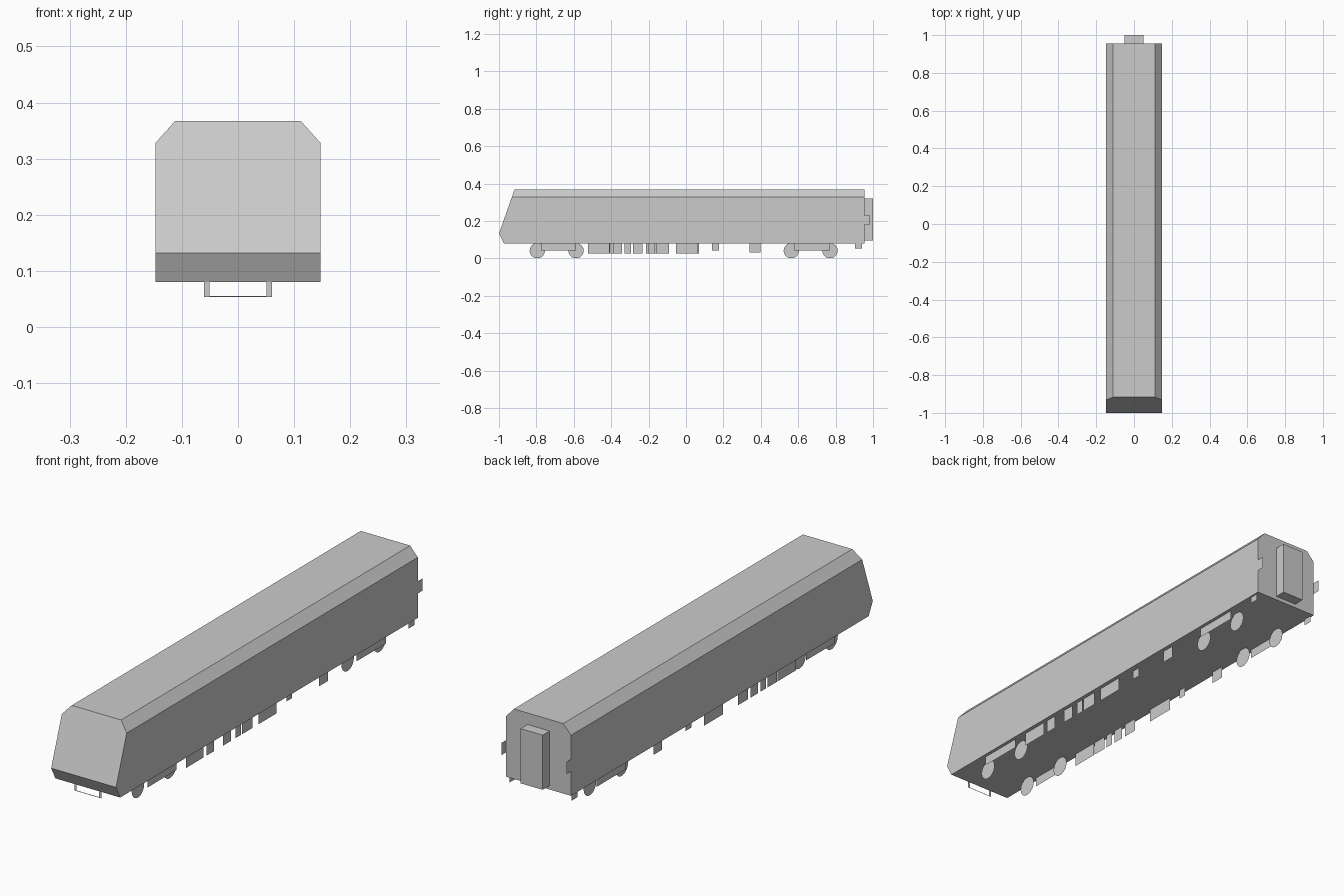
import bpy, math

if "Cube" in bpy.data.objects:
    bpy.data.objects.remove(bpy.data.objects["Cube"])

def add_mesh(name, verts, faces):
    me = bpy.data.meshes.new(name)
    me.from_pydata(verts, [], faces)
    me.update()
    ob = bpy.data.objects.new(name, me)
    bpy.context.collection.objects.link(ob)
    return ob

def side_plate(name, x, y0, y1, z0, z1):
    return add_mesh(name, [(x, y0, z0), (x, y1, z0), (x, y1, z1), (x, y0, z1)],
                    [(0, 1, 2, 3) if x > 0 else (3, 2, 1, 0)])

def wheel(name, x, y, r=0.041, n=18):
    pts = [(x, y + r * math.cos(2 * math.pi * i / n), r + r * math.sin(2 * math.pi * i / n))
           for i in range(n)]
    order = list(range(n))
    return add_mesh(name, pts, [order if x > 0 else order[::-1]])

FLOOR = 0.08

# Car body: chamfered cross-section, sloped nose in front, flat rear
half = [(0.147, FLOOR, -0.973), (0.147, 0.132, -1.0), (0.147, 0.328, -0.931), (0.112, 0.367, -0.917)]
ring = half + [(-x, z, y) for x, z, y in reversed(half)]
n = len(ring)
verts = [(x, y, z) for x, z, y in ring] + [(x, 0.955, z) for x, z, y in ring]
faces = [(i, i + n, (i + 1) % n + n, (i + 1) % n) for i in range(n)]
faces += [(0, 1, 6, 7), (1, 2, 3, 4, 5, 6), tuple(range(2 * n - 1, n - 1, -1))]
add_mesh("car_body", verts, faces)

# Rear gangway
bpy.ops.mesh.primitive_cube_add(size=1, location=(0, 0.9775, 0.208))
gangway = bpy.context.object
gangway.name = "rear_gangway"
gangway.scale = (0.1, 0.045, 0.224)

# Guard frame under the nose
xo, xi, y, zb, zi = 0.061, 0.051, -0.972, 0.053, 0.0555
add_mesh("front_guard",
         [(-xo, y, FLOOR), (-xo, y, zb), (xo, y, zb), (xo, y, FLOOR),
          (-xi, y, FLOOR), (-xi, y, zi), (xi, y, zi), (xi, y, FLOOR)],
         [(0, 1, 5, 4), (1, 2, 6, 5), (2, 3, 7, 6)])

# Underfloor boxes that differ between the two sides (y ranges)
boxes = {
    1: [(-0.525, -0.41), (-0.39, -0.342), (-0.283, -0.232), (-0.203, -0.168), (-0.16, -0.092)],
    -1: [(-0.525, -0.407), (-0.403, -0.342), (-0.33, -0.294), (-0.28, -0.232), (-0.214, -0.15)],
}

for s, side in ((1, "right"), (-1, "left")):
    # Bogies: wheels and side frames
    for i, y in enumerate((-0.795, -0.588, 0.563, 0.77)):
        wheel(f"wheel_{side}_{i}", s * 0.103, y)
    for i, (a, b) in enumerate(((-0.775, -0.588), (0.578, 0.77))):
        side_plate(f"bogie_frame_{side}_{i}", s * 0.133, a, b, 0.042, FLOOR)
    # Equipment boxes
    for i, (a, b) in enumerate(boxes[s] + [(-0.054, 0.07 if s < 0 else 0.062)]):
        side_plate(f"equipment_box_{side}_{i}", s * 0.131, a, b, 0.025, FLOOR)
    side_plate(f"small_box_{side}", s * 0.122, 0.14, 0.176, 0.042, FLOOR)
    side_plate(f"rear_box_{side}", s * 0.13, 0.34, 0.397, 0.03, FLOOR)
    # Step and corner plate at the rear
    side_plate(f"rear_step_{side}", s * 0.14, 0.904, 0.942, 0.053, FLOOR)
    side_plate(f"rear_corner_plate_{side}", s * 0.147, 0.955, 0.985, 0.18, 0.23)
